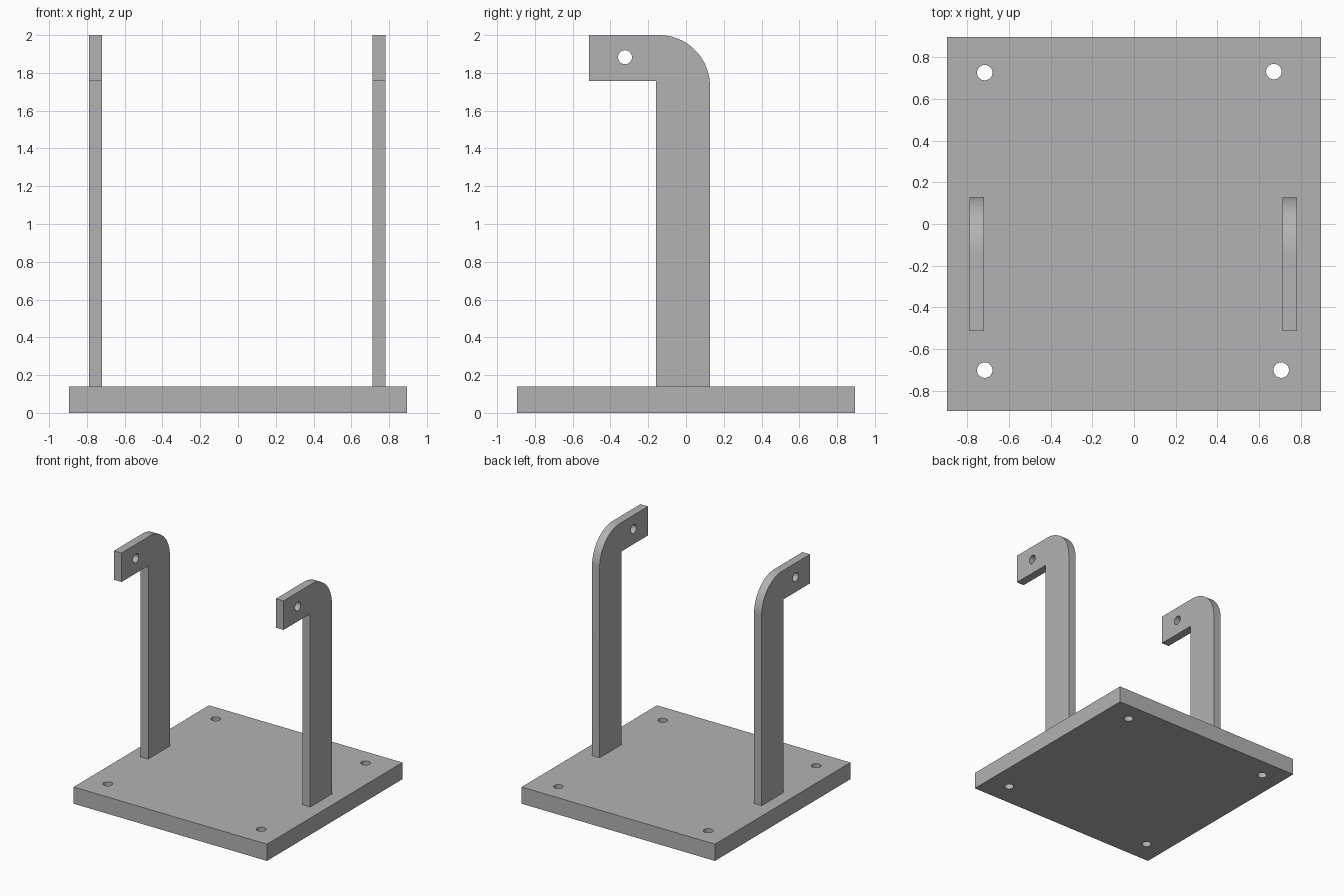
import bpy, bmesh
from math import sin, cos, pi, radians
from mathutils import Matrix, Vector

cube = bpy.data.objects.get("Cube")
if cube:
    bpy.data.objects.remove(cube, do_unlink=True)

grey = bpy.data.materials.new("plain_grey")
grey.use_nodes = True
grey.diffuse_color = (0.45, 0.45, 0.45, 1)
grey.node_tree.nodes["Principled BSDF"].inputs["Base Color"].default_value = grey.diffuse_color


def arc(cx, cy, r, start, end, steps):
    angles = [start + (end - start) * i / steps for i in range(steps + 1)]
    return [(cx + r * cos(a), cy + r * sin(a)) for a in angles]


def hole(cx, cy, r=0.037):
    return arc(cx, cy, r, 0, 2 * pi, 40)[:-1]


def extruded(name, loops, thickness, matrix):
    """Solid from a flat outline (first loop) pierced by holes (other loops)."""
    curve = bpy.data.curves.new(name, 'CURVE')
    curve.dimensions = '2D'
    curve.fill_mode = 'BOTH'
    curve.extrude = thickness / 2
    for loop in loops:
        spline = curve.splines.new('POLY')
        spline.points.add(len(loop) - 1)
        for point, (x, y) in zip(spline.points, loop):
            point.co = (x, y, 0, 1)
        spline.use_cyclic_u = True
    temp = bpy.data.objects.new(name + "_outline", curve)
    bpy.context.scene.collection.objects.link(temp)
    deps = bpy.context.evaluated_depsgraph_get()
    mesh = bpy.data.meshes.new_from_object(temp.evaluated_get(deps))
    bpy.data.objects.remove(temp, do_unlink=True)

    # weld caps to walls, and merge the flat cap triangles
    bm = bmesh.new()
    bm.from_mesh(mesh)
    bmesh.ops.remove_doubles(bm, verts=bm.verts, dist=0.0001)
    bmesh.ops.recalc_face_normals(bm, faces=bm.faces)
    bm.to_mesh(mesh)
    bm.free()
    mesh.name = name
    mesh.transform(matrix)
    mesh.materials.clear()
    mesh.materials.append(grey)
    obj = bpy.data.objects.new(name, mesh)
    bpy.context.scene.collection.objects.link(obj)
    bpy.ops.object.select_all(action='DESELECT')
    obj.select_set(True)
    bpy.context.view_layer.objects.active = obj
    bpy.ops.object.shade_smooth_by_angle(angle=radians(30))
    return obj


# Base plate with four mounting holes
S, T = 0.895, 0.14
square = [(-S, -S), (S, -S), (S, S), (-S, S)]
mounts = [(-0.715, 0.725), (0.67, 0.73), (-0.715, -0.7), (0.705, -0.7)]
extruded("base_plate", [square] + [hole(x, y) for x, y in mounts], T,
         Matrix.Translation((0, 0, T / 2)))

# Hooked arms: profile drawn in y and z, thickness along x
profile = [(-0.16, T), (0.127, T)]
profile += arc(-0.143, 1.73, 0.27, 0, pi / 2, 24)
profile += [(-0.513, 2.0), (-0.513, 1.757), (-0.16, 1.757)]
upright = Matrix(((0, 0, 1, 0), (1, 0, 0, 0), (0, 1, 0, 0), (0, 0, 0, 1)))
for name, x in (("left_arm", 0.746), ("right_arm", -0.754)):
    extruded(name, [profile, hole(-0.323, 1.883)], 0.07,
             Matrix.Translation(Vector((x, 0, 0))) @ upright)
